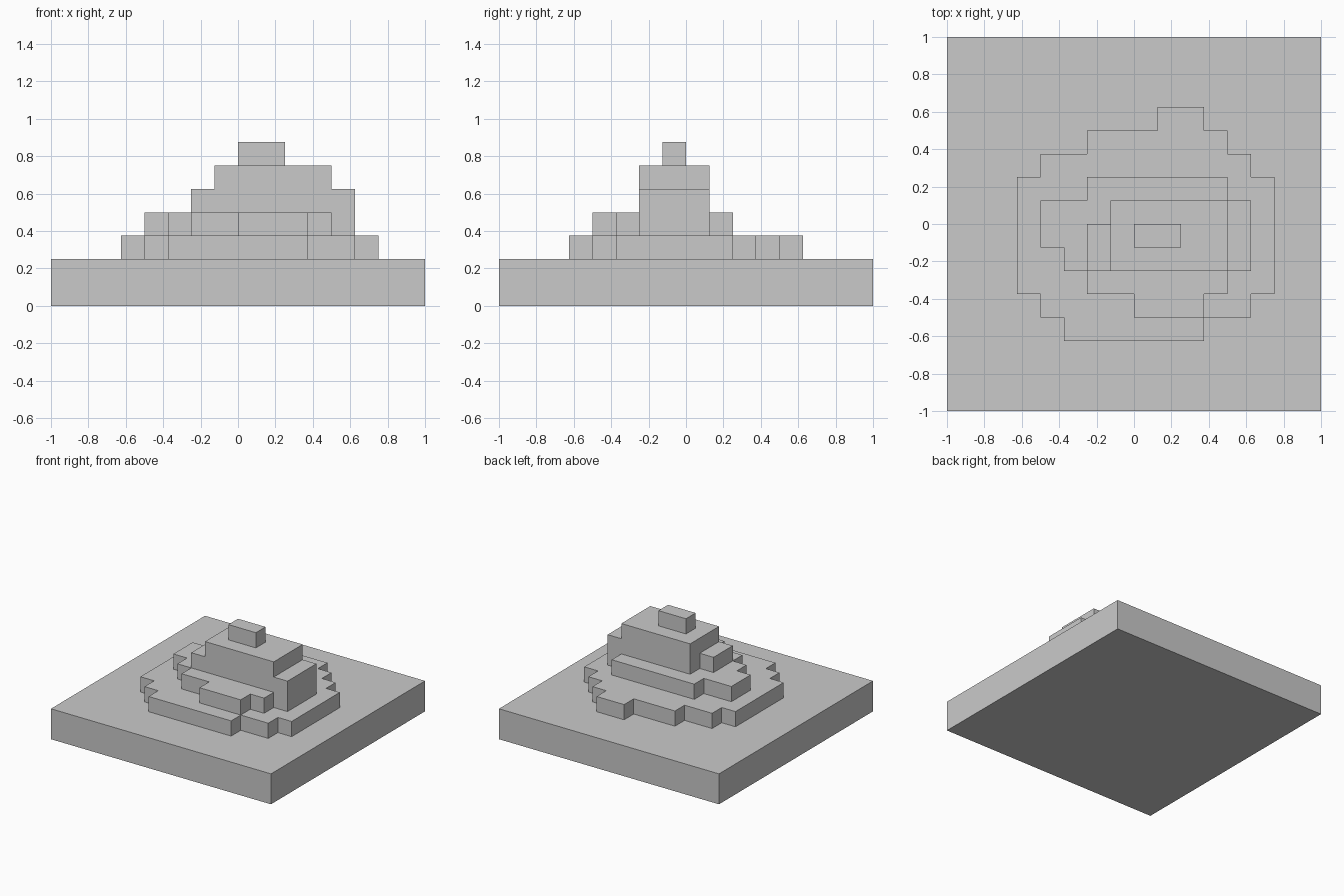
import bpy
import bmesh

CELL = 0.125  # every edge lies on this grid

cube = bpy.data.objects.get("Cube")
if cube:
    bpy.data.objects.remove(cube, do_unlink=True)

stone = bpy.data.materials.new("light_grey")
stone.use_nodes = True
grey = (0.59, 0.59, 0.59, 1.0)
stone.diffuse_color = grey
stone.node_tree.nodes["Principled BSDF"].inputs["Base Color"].default_value = grey


def outline(start, turns):
    """Walk a right-angled outline: turns are alternating x and y grid targets."""
    point = list(start)
    points = [tuple(point)]
    for index, target in enumerate(turns):
        point[index % 2] = target
        points.append(tuple(point))
    return points


def rectangle(left, right, front, back):
    return [(left, front), (right, front), (right, back), (left, back)]


def terrace(name, points, bottom, top):
    """Extrude a grid outline between two grid heights."""
    bm = bmesh.new()
    verts = [bm.verts.new((x * CELL, y * CELL, bottom * CELL)) for x, y in points]
    floor = bm.faces.new(verts)
    extruded = bmesh.ops.extrude_face_region(bm, geom=[floor], use_keep_orig=True)
    raised = [v for v in extruded["geom"] if isinstance(v, bmesh.types.BMVert)]
    bmesh.ops.translate(bm, verts=raised, vec=(0, 0, (top - bottom) * CELL))
    bmesh.ops.recalc_face_normals(bm, faces=bm.faces)
    mesh = bpy.data.meshes.new(name)
    bm.to_mesh(mesh)
    bm.free()
    mesh.materials.append(stone)
    obj = bpy.data.objects.new(name, mesh)
    bpy.context.collection.objects.link(obj)
    return obj


# Square ground slab
terrace("ground_slab", rectangle(-8, 8, -8, 8), 0, 2)

# Wide stepped foot of the hill
foot = outline((-5, -3), [-4, -4, -3, -5, 3, -4, 5, -3, 6, 2, 5, 3, 4, 4, 3, 5,
                          1, 4, -2, 3, -4, 2, -5])
terrace("lower_terrace", foot, 2, 3)

# Second, smaller terrace
middle = outline((-4, -1), [-3, -2, -2, -3, 0, -4, 3, -3, 4, 2, -2, 1, -4])
terrace("middle_terrace", middle, 3, 4)

# Tall shoulder, standing on the foot and overhanging nothing
shoulder = outline((-2, -2), [5, 1, -1, 0, -2])
terrace("hill_shoulder", shoulder, 3, 5)

# Upper block and small peak
terrace("upper_block", rectangle(-1, 4, -2, 1), 5, 6)
terrace("peak", rectangle(0, 2, -1, 0), 6, 7)
